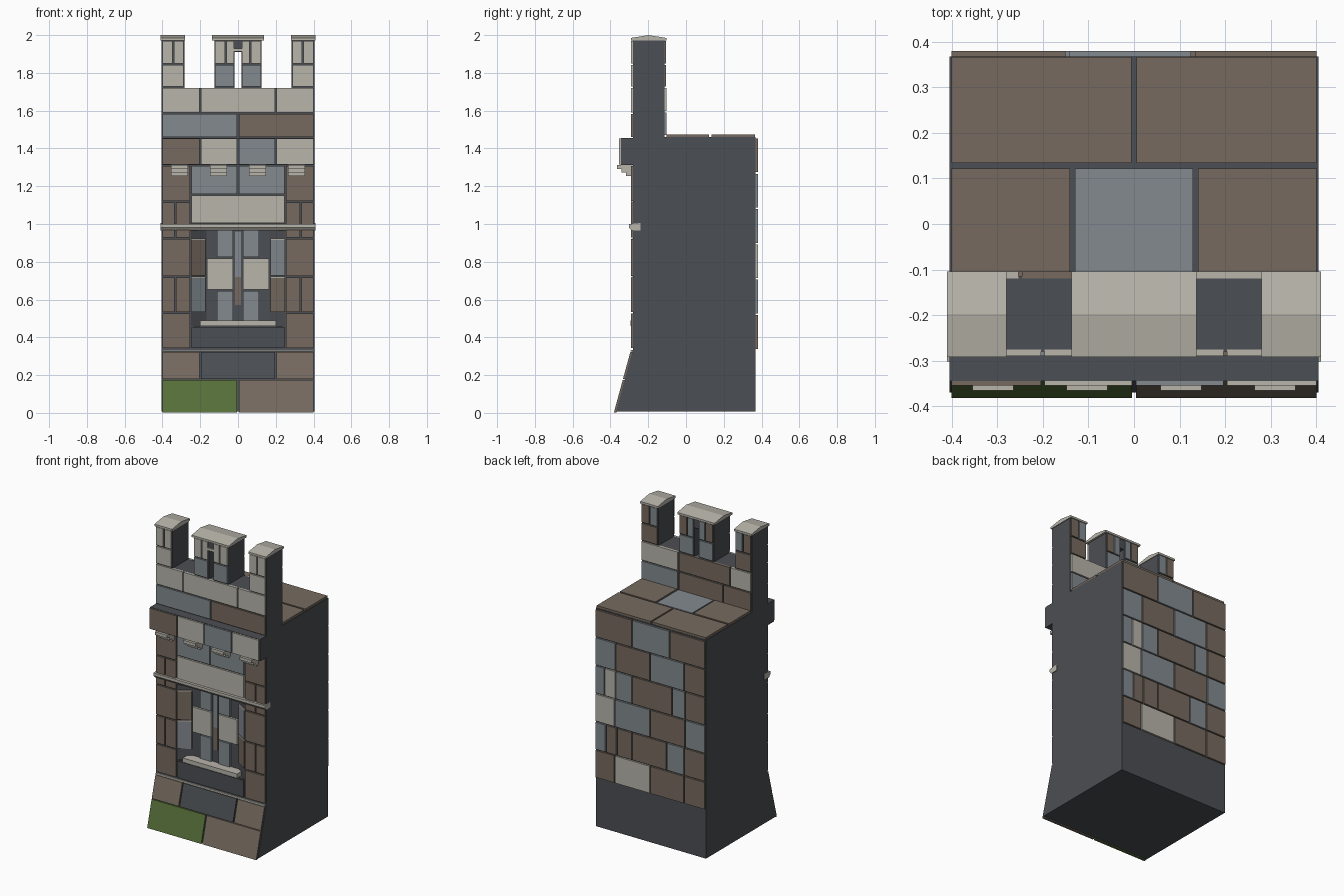
import bpy, bmesh

if "Cube" in bpy.data.objects:
    bpy.data.objects.remove(bpy.data.objects["Cube"])


def srgb(h):
    c = [int(h[i:i + 2], 16) / 255 for i in (0, 2, 4)]
    return [v / 12.92 if v <= 0.04045 else ((v + 0.055) / 1.055) ** 2.4 for v in c] + [1]


COLOURS = {"D": ("dark_slate", "4b4e53"), "B": ("brown_stone", "766a5f"),
           "S": ("pale_stone", "b9b5ab"), "U": ("blue_grey_stone", "838a90"),
           "G": ("mossy_green", "587039")}
KEYS = list(COLOURS)
MATS = []
for name, code in COLOURS.values():
    m = bpy.data.materials.new(name)
    m.diffuse_color = srgb(code)
    m.use_nodes = True
    m.node_tree.nodes["Principled BSDF"].inputs["Base Color"].default_value = m.diffuse_color
    MATS.append(m)


def finish(name, bm):
    bmesh.ops.recalc_face_normals(bm, faces=bm.faces[:])
    me = bpy.data.meshes.new(name)
    bm.to_mesh(me)
    bm.free()
    for m in MATS:
        me.materials.append(m)
    ob = bpy.data.objects.new(name, me)
    bpy.context.collection.objects.link(ob)
    return ob


def hexa(bm, corners, col):
    # corners: four points of one end, then four of the other
    v = [bm.verts.new(c) for c in corners]
    for f in ((0, 1, 2, 3), (7, 6, 5, 4), (0, 4, 5, 1), (1, 5, 6, 2), (2, 6, 7, 3), (3, 7, 4, 0)):
        bm.faces.new([v[i] for i in f]).material_index = KEYS.index(col)


def box(bm, x0, x1, y0, y1, z0, z1, col):
    hexa(bm, [(x0, y0, z0), (x1, y0, z0), (x1, y1, z0), (x0, y1, z0),
              (x0, y0, z1), (x1, y0, z1), (x1, y1, z1), (x0, y1, z1)], col)


def boxes(name, items):
    bm = bmesh.new()
    for it in items:
        box(bm, *it)
    return finish(name, bm)


def prism(bm, x0, x1, profile, col):
    # (y, z) profile extruded along x
    ends = [[bm.verts.new((x, y, z)) for y, z in profile] for x in (x0, x1)]
    n = len(profile)
    faces = [ends[0], ends[1][::-1]]
    faces += [[ends[0][i], ends[1][i], ends[1][(i + 1) % n], ends[0][(i + 1) % n]] for i in range(n)]
    for f in faces:
        bm.faces.new(f).material_index = KEYS.index(col)


def rows(name, y_in, y_out, courses, gap=0.004):
    # each course: (z0, z1, "colours", joint positions)
    items = []
    for z0, z1, cols, xs in courses:
        for c, a, b in zip(cols, xs, xs[1:]):
            if c != " ":
                a, b = min(a, b), max(a, b)
                items.append((a + gap, b - gap, y_in, y_out, z0 + gap, z1 - gap, c))
    return boxes(name, items)


# Tower core with sloped foot, projecting course and parapet
bm = bmesh.new()
prism(bm, -0.405, 0.405, [(-0.37, 0.008), (0.368, 0.008), (0.368, 1.46), (-0.115, 1.46),
                          (-0.115, 1.72), (-0.28, 1.72), (-0.28, 1.455), (-0.345, 1.455),
                          (-0.345, 1.312), (-0.28, 1.312), (-0.28, 0.34)], "D")
core = finish("tower_core", bm)

# Splayed window recess cut into the core
DEPTH = 0.05
bm = bmesh.new()
ring = []
for y, hw in ((-0.30, 0.283), (-0.28 + DEPTH, 0.167)):
    z0, z1 = 0.46, 0.985
    ring += [(-hw, y, z0), (hw, y, z0), (hw, y, z1), (-hw, y, z1)]
hexa(bm, ring, "D")
cutter = finish("window_cutter", bm)
cutter.hide_render = True
cutter.hide_viewport = True
mod = core.modifiers.new("window", "BOOLEAN")
mod.operation = "DIFFERENCE"
mod.solver = "EXACT"
mod.object = cutter

# Bricks on the splayed reveals
bm = bmesh.new()
for side, cols in ((-1, "UB"), (1, "BU")):
    for i, c in enumerate(cols):
        z0, z1 = 0.535 + 0.193 * i, 0.715 + 0.2 * i
        pts = [(0.248, -0.281), (0.172, -0.233), (0.172, -0.241), (0.248, -0.289)]
        hexa(bm, [(side * x, y, z0) for x, y in pts] + [(side * x, y, z1) for x, y in pts], c)
        hexa(bm, [(side * x, y, z1) for x, y in pts] + [(side * x, y, z1 + 0.007) for x, y in pts], "S")
finish("reveal_bricks", bm)

# Window panel bricks and central slit
yb = -0.28 + DEPTH
panel = []
for s in (-1, 1):
    for z0, z1, w, c in ((0.49, 0.645, 0.11, "U"), (0.652, 0.818, 0.165, "S"), (0.825, 0.97, 0.11, "U")):
        a, b = sorted((s * 0.026, s * w))
        panel.append((a, b, yb - 0.014, yb + 0.005, z0, z1, c))
panel += [(-0.015, 0.015, yb - 0.006, yb + 0.005, 0.57, 0.72, "B"),
          (-0.015, 0.015, yb - 0.006, yb + 0.005, 0.72, 0.96, "U")]
boxes("window_panel", panel)

# Sill and string course
boxes("window_sill", [(-0.2, 0.2, -0.295, -0.225, 0.46, 0.488, "S")])
bm = bmesh.new()
prism(bm, -0.41, 0.41, [(-0.24, 0.965), (-0.288, 0.965), (-0.302, 0.982), (-0.302, 1.0), (-0.24, 1.005)], "S")
finish("string_course", bm)

# Sloped foot bricks
bm = bmesh.new()
foot_y = lambda z: -0.37 + (z - 0.008) * 0.09 / 0.332
for z0, z1, cols, xs in ((0.0, 0.178, "GB", (-0.405, 0, 0.405)),
                         (0.178, 0.325, "BDB", (-0.405, -0.2, 0.2, 0.405)),
                         (0.323, 0.336, "S", (-0.405, 0.405))):
    for c, a, b in zip(cols, xs, xs[1:]):
        lo, hi = z0 + 0.002, z1 - 0.003
        hexa(bm, [(x, foot_y(z) + d, z) for z in (lo, hi)
                  for x, d in ((a + .004, -.01), (b - .004, -.01), (b - .004, .004), (a + .004, .004))], c)
finish("foot_bricks", bm)

# Front jamb bricks, mirrored left and right
jambs = []
for s in (-1, 1):
    one, two = (s * 0.25, s * 0.405), (s * 0.25, s * 0.332, s * 0.405)
    jambs += [(0.34, 0.53, "B", one), (0.53, 0.72, "BB", two), (0.72, 0.925, "B", one),
              (0.925, 1.118, "BB", two), (1.118, 1.312, "B", one)]
rows("jamb_bricks", -0.291, -0.275, jambs)

# Apron below the window, lintel, frieze above it
rows("lintel_and_apron", -0.292, -0.275, [(0.34, 0.46, "D", (-0.25, 0.25)),
                                          (1.0, 1.155, "S", (-0.25, 0.25)),
                                          (1.155, 1.312, "UU", (-0.25, 0, 0.25))])

# Stepped corbels
corbels = []
for x in (-0.31, -0.103, 0.103, 0.31):
    for z, out in ((1.292, 0.365), (1.272, 0.342), (1.253, 0.317)):
        corbels.append((x - 0.045, x + 0.045, -out, -0.275, z, z + 0.02, "S"))
boxes("corbels", corbels)

# Projecting course and parapet front
rows("projecting_course", -0.355, -0.34, [(1.312, 1.457, "BSUS", (-0.405, -0.2, 0, 0.2, 0.405))])
rows("parapet_front", -0.29, -0.275, [(1.457, 1.587, "UB", (-0.405, 0, 0.405)),
                                      (1.587, 1.725, "SSS", (-0.405, -0.2, 0.2, 0.405))])

# Merlon bodies, with a slit through the middle one
merlons = [(-0.018, 0.018, -0.28, -0.115, 1.91, 1.975, "D")]
for a, b in ((-0.405, -0.284), (-0.124, -0.018), (0.018, 0.124), (0.284, 0.405)):
    merlons.append((a, b, -0.28, -0.115, 1.715, 1.975, "D"))
boxes("merlons", merlons)
front, back = [], []
for s in (-1, 1):
    side = (s * 0.285, s * 0.405)
    front += [(1.725, 1.845, "S", side), (1.845, 1.973, "SS", (side[0], s * 0.343, side[1])),
              (1.725, 1.845, "U", (s * 0.018, s * 0.125)),
              (1.845, 1.973, "SS", (s * 0.018, s * 0.066, s * 0.125))]
    back += [(1.725, 1.845, "B", side), (1.845, 1.973, "UB", (side[0], s * 0.343, side[1])),
             (1.725, 1.845, "U", (s * 0.018, s * 0.125)),
             (1.845, 1.973, "UB", (s * 0.018, s * 0.066, s * 0.125))]
rows("merlon_front_bricks", -0.29, -0.275, front)
rows("merlon_back_bricks", -0.12, -0.106, back)
boxes("slit_crossbar", [(-0.025, 0.025, -0.288, -0.275, 1.912, 1.93, "S")])

# Ridged merlon caps
bm = bmesh.new()
for a, b in ((-0.41, -0.28), (-0.137, 0.137), (0.28, 0.41)):
    prism(bm, a, b, [(-0.292, 1.972), (-0.104, 1.972), (-0.104, 1.985), (-0.198, 2.0), (-0.292, 1.985)], "S")
finish("merlon_caps", bm)

# Parapet back
rows("parapet_back", -0.12, -0.104, [(1.468, 1.595, "UBB", (0.405, 0.13, -0.2, -0.405)),
                                     (1.595, 1.725, "SBS", (0.405, 0.13, -0.25, -0.405))])

# Roof slabs
slabs = [(-0.13, 0.13, -0.104, 0.122, 1.45, 1.473, "U")]
for s in (-1, 1):
    for lo, y0, y1 in ((0.14, -0.104, 0.122), (0.005, 0.134, 0.366)):
        a, b = sorted((s * lo, s * 0.401))
        slabs.append((a, b, y0, y1, 1.45, 1.475, "B"))
boxes("roof_slabs", slabs)

# Back wall bricks, joints as fractions from the +x edge
courses = [("BSBB", (0, .18, .5, .81, 1)),
           ("UBBBUB", (0, .1, .2, .34, .65, .81, 1)),
           ("SUBU", (0, .18, .5, .82, 1)),
           ("USUBUB", (0, .09, .19, .34, .7, .82, 1)),
           ("UBUB", (0, .19, .5, .81, 1)),
           ("BUB", (0, .34, .68, 1))]
rows("back_bricks", 0.36, 0.38, [(0.335 + 0.187 * i, 0.335 + 0.187 * (i + 1), c, [0.405 - 0.81 * t for t in ts])
                                 for i, (c, ts) in enumerate(courses)])
